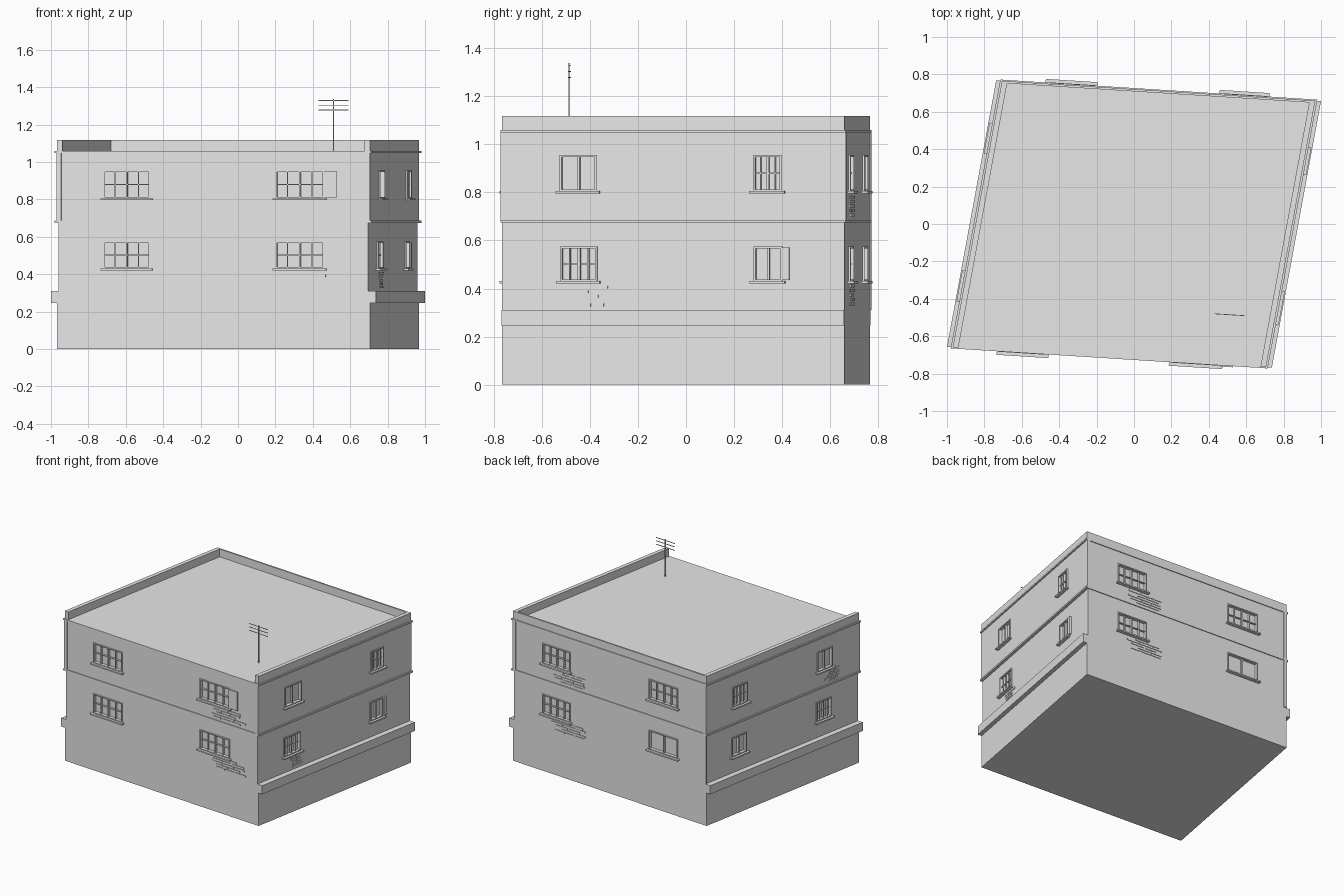
import bpy, bmesh, random
from mathutils import Matrix, Vector

random.seed(4)
old = bpy.data.objects.get("Cube")
if old:
    bpy.data.objects.remove(old)

plaster = bpy.data.materials.new("plain_grey")
plaster.use_nodes = True
plaster.diffuse_color = (0.8, 0.8, 0.8, 1)
plaster.node_tree.nodes["Principled BSDF"].inputs["Base Color"].default_value = (0.8, 0.8, 0.8, 1)

# Skewed floor plan: half-vectors along the front and along the sides
U = Vector((0.8375, -0.053, 0))
V = Vector((0.1315, 0.7125, 0))
UP = Vector((0, 0, 1))
LEDGE_Z, MID_Z, ROOF_Z, TOP_Z = 0.31, 0.68, 1.06, 1.118


def finish(name, bm):
    bmesh.ops.recalc_face_normals(bm, faces=bm.faces[:])
    mesh = bpy.data.meshes.new(name)
    bm.to_mesh(mesh)
    bm.free()
    mesh.materials.append(plaster)
    obj = bpy.data.objects.new(name, mesh)
    bpy.context.collection.objects.link(obj)
    return obj


def slab(name, z0, z1, u0=0.0, u1=0.0, v0=0.0, v1=0.0):
    """Skewed prism; u0..v1 push out the right-hand end, left end, front and back."""
    lo_u, hi_u = -1 - u0 / U.length, 1 + u1 / U.length
    lo_v, hi_v = -1 - v0 / V.length, 1 + v1 / V.length
    bm = bmesh.new()
    plan = [(lo_u, lo_v), (hi_u, lo_v), (hi_u, hi_v), (lo_u, hi_v)]
    base = bm.faces.new([bm.verts.new(U * a + V * b + UP * z0) for a, b in plan])
    top = bmesh.ops.extrude_face_region(bm, geom=[base])["geom"]
    bmesh.ops.translate(bm, vec=UP * (z1 - z0), verts=[g for g in top if isinstance(g, bmesh.types.BMVert)])
    return finish(name, bm)


class Wall:
    """Places boxes on one wall; positions run along x (front, back) or y (ends)."""

    def __init__(self, centre, along, axis):
        self.c, self.t, self.axis = centre, along.normalized(), axis
        self.n = self.t.cross(UP)
        if self.n.dot(centre) < 0:
            self.n = -self.n

    def box(self, bm, a0, a1, z0, z1, d0, d1):
        k = 1 / self.t[self.axis]
        mid = self.c + self.t * (((a0 + a1) / 2 - self.c[self.axis]) * k)
        mid = mid + self.n * ((d0 + d1) / 2) + UP * ((z0 + z1) / 2)
        cols = (self.t * abs(a1 - a0) * k, self.n * (d1 - d0), UP * (z1 - z0))
        m = Matrix([list(c) for c in cols]).transposed().to_4x4()
        bmesh.ops.create_cube(bm, size=1, matrix=Matrix.Translation(mid) @ m)


walls = {"front": Wall(-V, U, 0), "back": Wall(V, U, 0),
         "right": Wall(U, V, 1), "left": Wall(-U, V, 1)}

# Main masses
slab("ground_floor", 0, LEDGE_Z)
middle = slab("middle_floor", LEDGE_Z, MID_Z, -0.01, -0.01)
upper = slab("upper_floor", MID_Z, ROOF_Z - 0.005)
slab("floor_trim", 0.674, 0.686, 0.01, 0.01, 0.006, 0.006)
slab("roof_trim", 1.049, ROOF_Z, 0.01, 0.01, 0.006, 0.006)

# Ledges on the two ends, and a parapet open at the front
full = 2 * U.length
slab("left_ledge", 0.245, LEDGE_Z, 0.031, -full + 0.012)
slab("right_ledge", 0.245, LEDGE_Z, -full + 0.012, 0.031)
slab("left_parapet", ROOF_Z, TOP_Z, 0, -full + 0.03)
slab("right_parapet", ROOF_Z, TOP_Z, -full + 0.03, 0)
slab("back_parapet", ROOF_Z, TOP_Z, 0, 0, -2 * V.length + 0.012, 0)

# Corner strips
strips = bmesh.new()
for side, a0, a1, z0 in (("front", -0.969, -0.945, MID_Z), ("front", 0.68, 0.706, MID_Z),
                         ("back", -0.706, -0.68, LEDGE_Z), ("back", 0.942, 0.968, MID_Z)):
    walls[side].box(strips, a0, a1, z0, ROOF_Z - 0.01, -0.005, 0.006)
finish("corner_strips", strips)

# Windows: wall, span, storey, panes across, panes up
LOW, HIGH = (0.43, 0.575), (0.805, 0.955)
windows = [
    ("front", -0.72, -0.47, HIGH, 4, 2), ("front", 0.20, 0.46, HIGH, 4, 2),
    ("front", -0.72, -0.47, LOW, 4, 2), ("front", 0.20, 0.46, LOW, 4, 2),
    ("right", -0.525, -0.37, HIGH, 2, 1), ("right", 0.28, 0.40, HIGH, 4, 2),
    ("right", -0.525, -0.37, LOW, 4, 2), ("right", 0.28, 0.40, LOW, 2, 1),
    ("back", -0.46, -0.21, HIGH, 4, 2), ("back", 0.47, 0.71, HIGH, 4, 2),
    ("back", -0.46, -0.21, LOW, 2, 1), ("back", 0.47, 0.71, LOW, 4, 2),
    ("left", 0.385, 0.525, HIGH, 4, 2), ("left", -0.405, -0.265, HIGH, 2, 1),
    ("left", 0.385, 0.525, LOW, 2, 1), ("left", -0.405, -0.265, LOW, 4, 2),
]
holes = {LOW: bmesh.new(), HIGH: bmesh.new()}
frames, sills = bmesh.new(), bmesh.new()
for side, a0, a1, storey, across, up in windows:
    w = walls[side]
    z0, z1 = storey
    d = -0.01 if storey == LOW and side in ("left", "right") else 0.0
    back, face = d - 0.016, d + 0.008
    w.box(holes[storey], a0, a1, z0, z1, d - 0.015, d + 0.03)
    # surround
    for b0, b1 in ((a0, a0 + 0.009), (a1 - 0.009, a1)):
        w.box(frames, b0, b1, z0, z1, back, face)
    for h0, h1 in ((z0, z0 + 0.008), (z1 - 0.008, z1)):
        w.box(frames, a0, a1, h0, h1, back, face)
    # glazing bars, the middle one heavier
    for i in range(1, across):
        a = a0 + (a1 - a0) * i / across
        half = 0.005 if 2 * i == across else 0.0025
        w.box(frames, a - half, a + half, z0, z1, back, d)
    for j in range(1, up):
        z = z0 + (z1 - z0) * j / up
        w.box(frames, a0, a1, z - 0.0025, z + 0.0025, back, d - 0.002)
    w.box(sills, a0 - 0.013, a1 + 0.013, z0 - 0.009, z0 + 0.001, d - 0.01, d + 0.025)
finish("window_frames", frames)
finish("window_sills", sills)

for floor, storey in ((middle, LOW), (upper, HIGH)):
    cutter = finish(floor.name + "_window_cutter", holes[storey])
    cutter.hide_render = True
    cutter.hide_viewport = True
    cut = floor.modifiers.new("window_recesses", "BOOLEAN")
    cut.operation, cut.object, cut.solver = "DIFFERENCE", cutter, "EXACT"

# Casements standing open beside their windows
casements = bmesh.new()
walls["front"].box(casements, 0.46, 0.53, 0.81, 0.95, 0.002, 0.012)
walls["right"].box(casements, 0.40, 0.43, 0.435, 0.57, -0.012, 0.004)
finish("open_casements", casements)

# Patches of exposed bricks
bricks = bmesh.new()
for side, centre, z0, d in (("front", 0.43, 0.70, 0), ("front", 0.43, 0.33, 0),
                            ("right", -0.40, 0.325, -0.01), ("back", 0.47, 0.70, 0),
                            ("back", 0.47, 0.33, 0), ("left", -0.42, 0.70, 0)):
    reach = 0.13 if side in ("front", "back") else 0.06
    for row in range(5):
        a = centre - reach + random.uniform(0, 0.4) * reach
        while a < centre + reach * 0.6:
            length = reach * random.uniform(0.5, 0.8)
            z = z0 + row * 0.0185
            walls[side].box(bricks, a, a + length, z, z + 0.012, d - 0.004, d + 0.004)
            a += length + 0.008
finish("exposed_bricks", bricks)

# Roof aerial
aerial = bmesh.new()
mast = Wall(Vector((0.51, -0.485, 0)), U, 0)
mast.box(aerial, 0.507, 0.513, ROOF_Z - 0.01, 1.338, -0.003, 0.003)
for z in (1.278, 1.304, 1.329):
    mast.box(aerial, 0.43, 0.59, z - 0.0018, z + 0.0018, -0.002, 0.002)
finish("roof_aerial", aerial)
